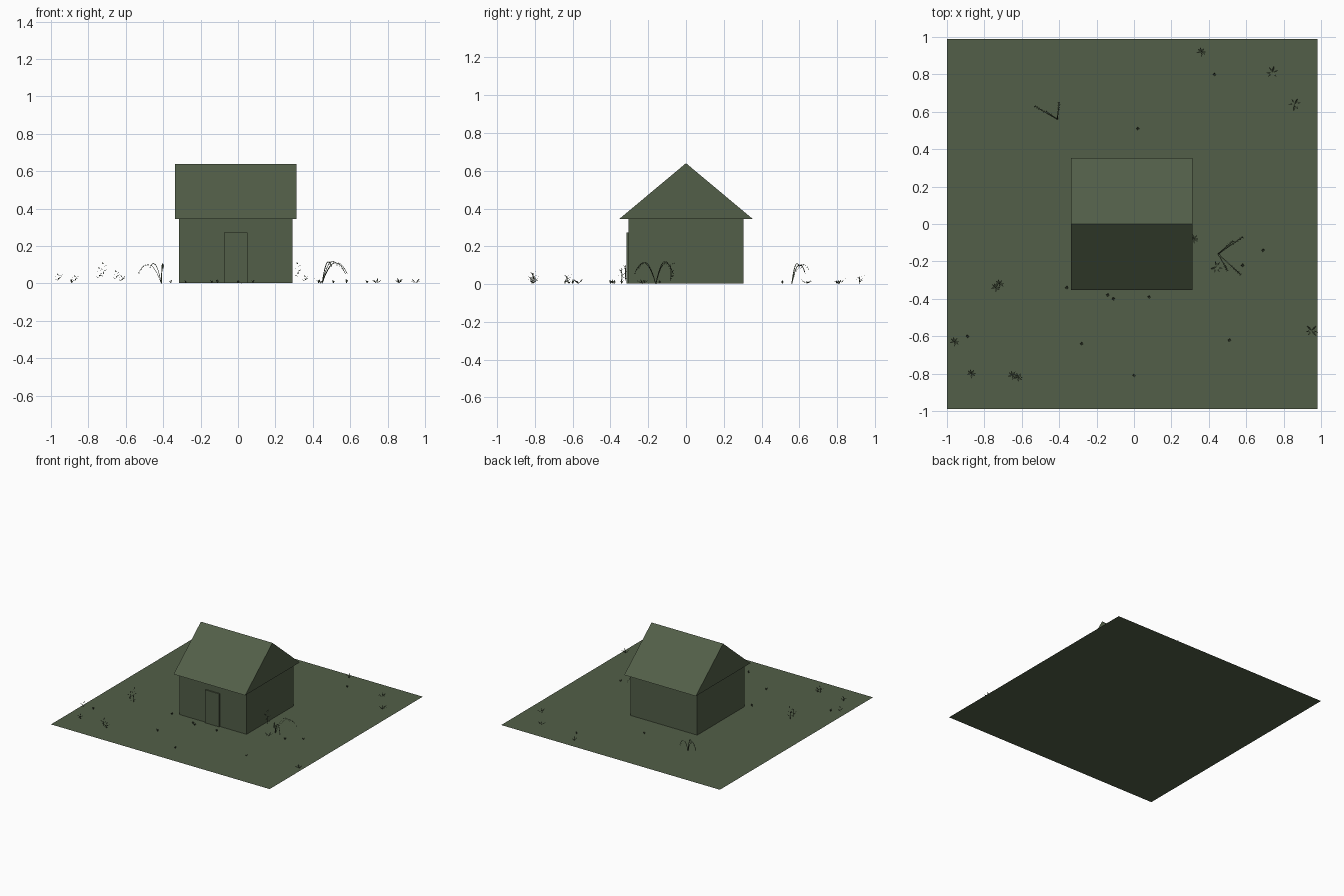
import bpy, bmesh, math, random
from mathutils import Vector

if "Cube" in bpy.data.objects:
    bpy.data.objects.remove(bpy.data.objects["Cube"], do_unlink=True)
random.seed(4)

olive = bpy.data.materials.new("olive_green")
olive.use_nodes = True
colour = (0.085, 0.114, 0.065, 1)
olive.diffuse_color = colour
olive.node_tree.nodes["Principled BSDF"].inputs["Base Color"].default_value = colour


def finish(name, bm):
    mesh = bpy.data.meshes.new(name)
    bm.to_mesh(mesh)
    bm.free()
    mesh.materials.append(olive)
    obj = bpy.data.objects.new(name, mesh)
    bpy.context.collection.objects.link(obj)
    return obj


def extrude_profile(name, profile, x0, x1):
    """Extrude a (y, z) outline along x."""
    bm = bmesh.new()
    face = bm.faces.new([bm.verts.new((x0, y, z)) for y, z in profile])
    ext = bmesh.ops.extrude_face_region(bm, geom=[face])
    moved = [v for v in ext["geom"] if isinstance(v, bmesh.types.BMVert)]
    bmesh.ops.translate(bm, verts=moved, vec=(x1 - x0, 0, 0))
    bmesh.ops.recalc_face_normals(bm, faces=bm.faces)
    return finish(name, bm)


def box(name, x0, x1, y0, y1, z0, z1):
    return extrude_profile(name, [(y0, z0), (y1, z0), (y1, z1), (y0, z1)], x0, x1)


# Ground and house
bm = bmesh.new()
bmesh.ops.create_grid(bm, x_segments=1, y_segments=1, size=0.99)
bmesh.ops.translate(bm, verts=bm.verts, vec=(-0.01, 0, 0))
finish("ground", bm)
box("house_walls", -0.315, 0.291, -0.305, 0.305, 0.002, 0.345)
box("door", -0.076, 0.05, -0.315, -0.303, 0.002, 0.272)
extrude_profile("gable_roof", [(-0.353, 0.345), (0.353, 0.345), (0, 0.64)], -0.336, 0.312)


# Plant helpers
def leaf(bm, start, direction, width):
    """Diamond leaf from a start point along a direction."""
    side = direction.cross(Vector((0, 0, 1)))
    if side.length < 1e-5:
        side = Vector((1, 0, 0))
    side = side.normalized() * width / 2
    mid = start + direction * 0.5
    pts = [start, mid + side, start + direction, mid - side]
    bm.faces.new([bm.verts.new(p) for p in pts])


def polar(angle, reach, rise):
    return Vector((math.cos(angle) * reach, math.sin(angle) * reach, rise))


def tuft(bm, x, y, height, spread, count):
    """Low rosette of leaves."""
    for i in range(count):
        angle = math.tau * i / count + random.uniform(-0.4, 0.4)
        rise = height * random.uniform(0.5, 1)
        leaf(bm, Vector((x, y, 0.001)), polar(angle, spread, rise), 0.008)


def stalk(bm, x, y, height):
    """Upright stem with short side leaves."""
    leaf(bm, Vector((x, y, 0)), Vector((0.004, 0, height)), 0.006)
    for i in range(7):
        start = Vector((x, y, height * (0.2 + i * 0.11)))
        leaf(bm, start, polar(i * 2.4, 0.026, 0.01), 0.009)


def frond(bm, base, tip, top):
    """Arching ribbon stem with hanging leaflets."""
    base, tip = Vector(base), Vector(tip)
    bend = (base + tip) / 2
    bend.z = top * 2 - tip.z / 2
    steps = 10
    path = []
    for i in range(steps + 1):
        t = i / steps
        path.append(base * (1 - t) ** 2 + bend * 2 * t * (1 - t) + tip * t * t)
    for i, (a, b) in enumerate(zip(path, path[1:])):
        across = (b - a).cross(Vector((0, 0, 1))).normalized()
        w = across * 0.0025
        bm.faces.new([bm.verts.new(p) for p in (a - w, a + w, b + w, b - w)])
        if i > 4:
            for sign in (-1, 1):
                leaf(bm, b, across * sign * 0.008 + Vector((0, 0, -0.008)), 0.004)


# Ferns
bm = bmesh.new()
for tip in ((0.58, -0.07, 0.06), (0.57, -0.27, 0.06), (0.5, -0.25, 0.09), (0.53, -0.09, 0.1)):
    frond(bm, (0.45, -0.16, 0), tip, 0.11)
for tip in ((-0.53, 0.63, 0.06), (-0.47, 0.6, 0.09), (-0.4, 0.65, 0.08)):
    frond(bm, (-0.41, 0.56, 0), tip, 0.1)
finish("ferns", bm)

# Tall stalks
bm = bmesh.new()
for x, y, h in ((-0.72, -0.32, 0.12), (-0.74, -0.34, 0.09), (0.32, -0.08, 0.12),
                (-0.65, -0.81, 0.07), (-0.62, -0.82, 0.04), (-0.96, -0.63, 0.05),
                (0.36, 0.92, 0.04), (-0.87, -0.8, 0.04)):
    stalk(bm, x, y, h)
finish("tall_stalks", bm)

# Broad low rosettes
bm = bmesh.new()
for x, y in ((0.44, -0.23), (0.95, -0.57), (0.86, 0.64), (0.74, 0.81)):
    tuft(bm, x, y, 0.03, 0.035, 6)
finish("low_rosettes", bm)

# Small grass tufts
bm = bmesh.new()
for x, y in ((0.43, 0.8), (0.02, 0.51), (0.69, -0.14), (0.58, -0.22), (-0.89, -0.6),
             (-0.28, -0.64), (0, -0.81), (0.51, -0.62), (-0.36, -0.34), (0.08, -0.39),
             (-0.14, -0.38), (-0.11, -0.4)):
    tuft(bm, x, y, 0.025, 0.009, 4)
finish("grass_tufts", bm)
